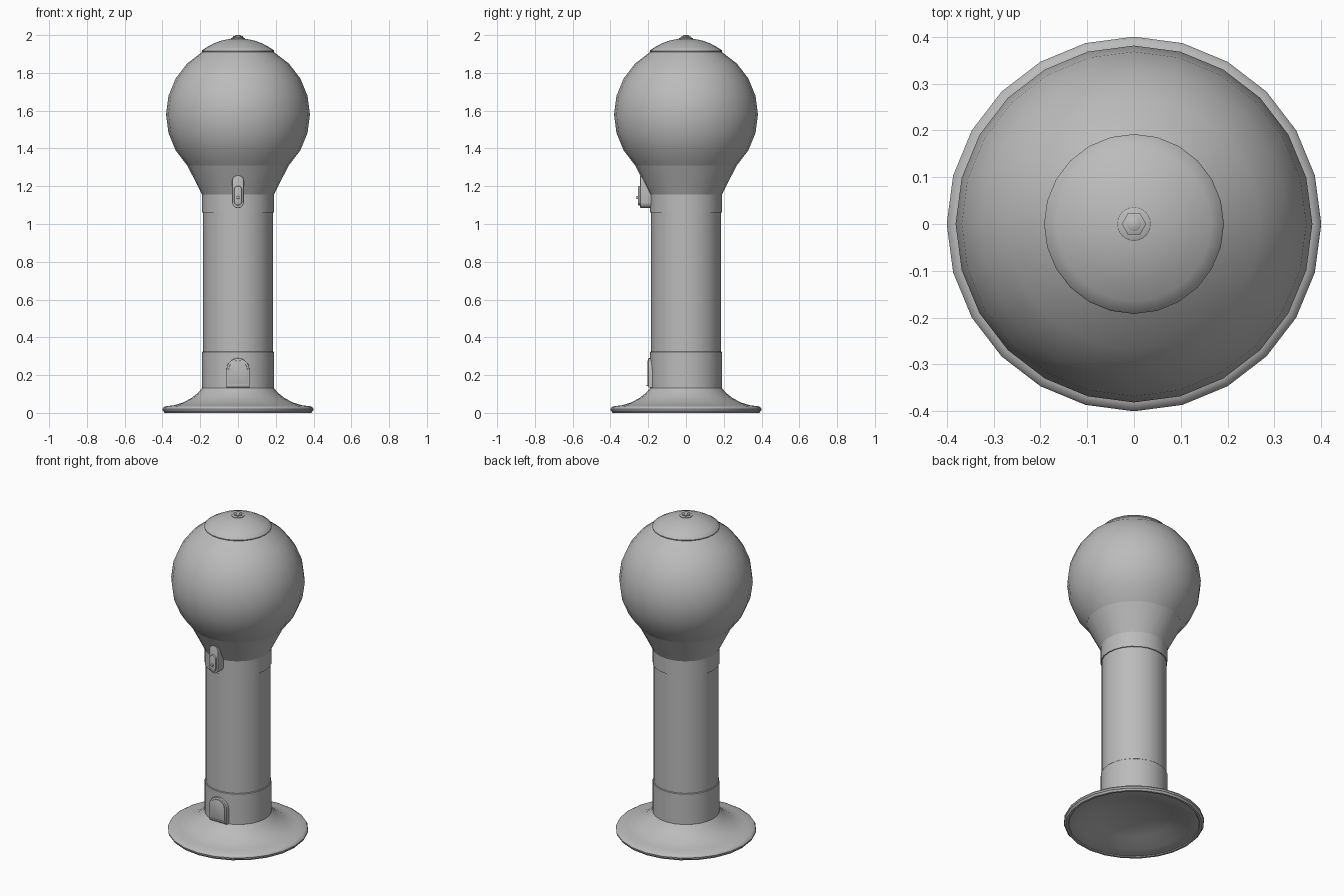
import bpy, bmesh, math

SIDES = 24
if "Cube" in bpy.data.objects:
    bpy.data.objects.remove(bpy.data.objects["Cube"], do_unlink=True)

grey = bpy.data.materials.new("plain grey")
grey.use_nodes = True
colour = (0.5, 0.5, 0.5, 1)
grey.diffuse_color = colour
grey.node_tree.nodes["Principled BSDF"].inputs["Base Color"].default_value = colour


def finish(name, bm, angle=35):
    bmesh.ops.remove_doubles(bm, verts=bm.verts, dist=1e-5)
    bmesh.ops.recalc_face_normals(bm, faces=bm.faces)
    mesh = bpy.data.meshes.new(name)
    bm.to_mesh(mesh)
    bm.free()
    mesh.materials.append(grey)
    ob = bpy.data.objects.new(name, mesh)
    bpy.context.collection.objects.link(ob)
    bpy.ops.object.select_all(action='DESELECT')
    ob.select_set(True)
    bpy.context.view_layer.objects.active = ob
    bpy.ops.object.shade_smooth_by_angle(angle=math.radians(angle))
    return ob


def lathe(name, profile, sides=SIDES, angle=35):
    """Spin (radius, height) points around the z axis."""
    bm = bmesh.new()
    verts = [bm.verts.new((r, 0, z)) for r, z in profile]
    edges = [bm.edges.new(pair) for pair in zip(verts, verts[1:])]
    bmesh.ops.spin(bm, geom=verts + edges, cent=(0, 0, 0), axis=(0, 0, 1),
                   angle=math.tau, steps=sides, use_merge=True)
    return finish(name, bm, angle)


def plate(name, outline, back, front, bevel=0.004):
    """Extrude an (x, z) outline from y=back to y=front, with a rounded front rim."""
    bm = bmesh.new()
    face = bm.faces.new([bm.verts.new((x, back, z)) for x, z in outline])
    new = bmesh.ops.extrude_face_region(bm, geom=[face], use_keep_orig=True)["geom"]
    moved = [v for v in new if isinstance(v, bmesh.types.BMVert)]
    bmesh.ops.translate(bm, verts=moved, vec=(0, front - back, 0))
    rim = [e for e in new if isinstance(e, bmesh.types.BMEdge)]
    bmesh.ops.bevel(bm, geom=rim, offset=bevel, segments=2, affect='EDGES', profile=0.5)
    return finish(name, bm)


def arc(r, z, start, end, steps=10):
    angles = [math.radians(start + (end - start) * i / steps) for i in range(steps + 1)]
    return [(r * math.cos(a), z + r * math.sin(a)) for a in angles]


def stadium(r, low, high):
    return arc(r, high, 0, 180) + arc(r, low, 180, 360)


def arch(r, low, top):
    return [(-r, low), (r, low)] + arc(r, top - r, 0, 180)


# Flared foot with a rolled rim and a hollow underside
lathe("flared_base", [(0, 0.075), (0.12, 0.068), (0.22, 0.045), (0.31, 0.012), (0.35, 0.006),
                      (0.388, 0.004), (0.398, 0.011), (0.4, 0.02), (0.396, 0.028),
                      (0.384, 0.035), (0.34, 0.04), (0.29, 0.055), (0.245, 0.08),
                      (0.21, 0.108), (0.19, 0.132)])
lathe("base_foot_ring", [(0.37, 0.006), (0.375, 0), (0.388, 0), (0.394, 0.008)])

# Post and collars
lathe("lower_collar", [(0.185, 0.13), (0.19, 0.13), (0.19, 0.322), (0.187, 0.325), (0.18, 0.325)])
lathe("post", [(0.184, 0.13), (0.184, 1.08)])
lathe("upper_collar", [(0.18, 1.06), (0.19, 1.06), (0.19, 1.155)])
lathe("globe_neck", [(0.19, 1.155), (0.269, 1.311)])

# Globe, cut open under the lid and at the neck
lathe("globe", [(0.381 * math.sin(math.radians(a)), 1.58 + 0.381 * math.cos(math.radians(a)))
                for a in range(30, 136, 15)])

# Domed lid with its bolt
lathe("lid", [(0.18, 1.908), (0.19, 1.909), (0.192, 1.915), (0.189, 1.921), (0.165, 1.936),
              (0.13, 1.955), (0.09, 1.97), (0.045, 1.98), (0, 1.983)])
lathe("lid_washer", [(0.036, 1.978), (0.036, 1.984), (0.03, 1.987), (0, 1.987)])
lathe("lid_nut", [(0.026, 1.985), (0.026, 1.994), (0.022, 1.996), (0, 1.996)], sides=6)
lathe("lid_bolt", [(0.015, 1.994), (0.015, 1.998), (0.012, 2), (0, 2)], sides=12)

# Lock on the upper collar
plate("lock_body", stadium(0.031, 1.115, 1.227), -0.18, -0.243)
plate("lock_front", stadium(0.021, 1.12, 1.18), -0.24, -0.254)
plate("lock_pin", stadium(0.008, 1.14, 1.1401), -0.25, -0.262, 0.002)

# Delivery door on the lower collar
plate("door_frame", arch(0.061, 0.135, 0.29), -0.17, -0.2)
plate("door_flap", arch(0.05, 0.152, 0.278), -0.19, -0.205, 0.003)
plate("door_sill", [(-0.055, 0.142), (0.055, 0.142), (0.055, 0.15), (-0.055, 0.15)],
      -0.19, -0.208, 0.002)
